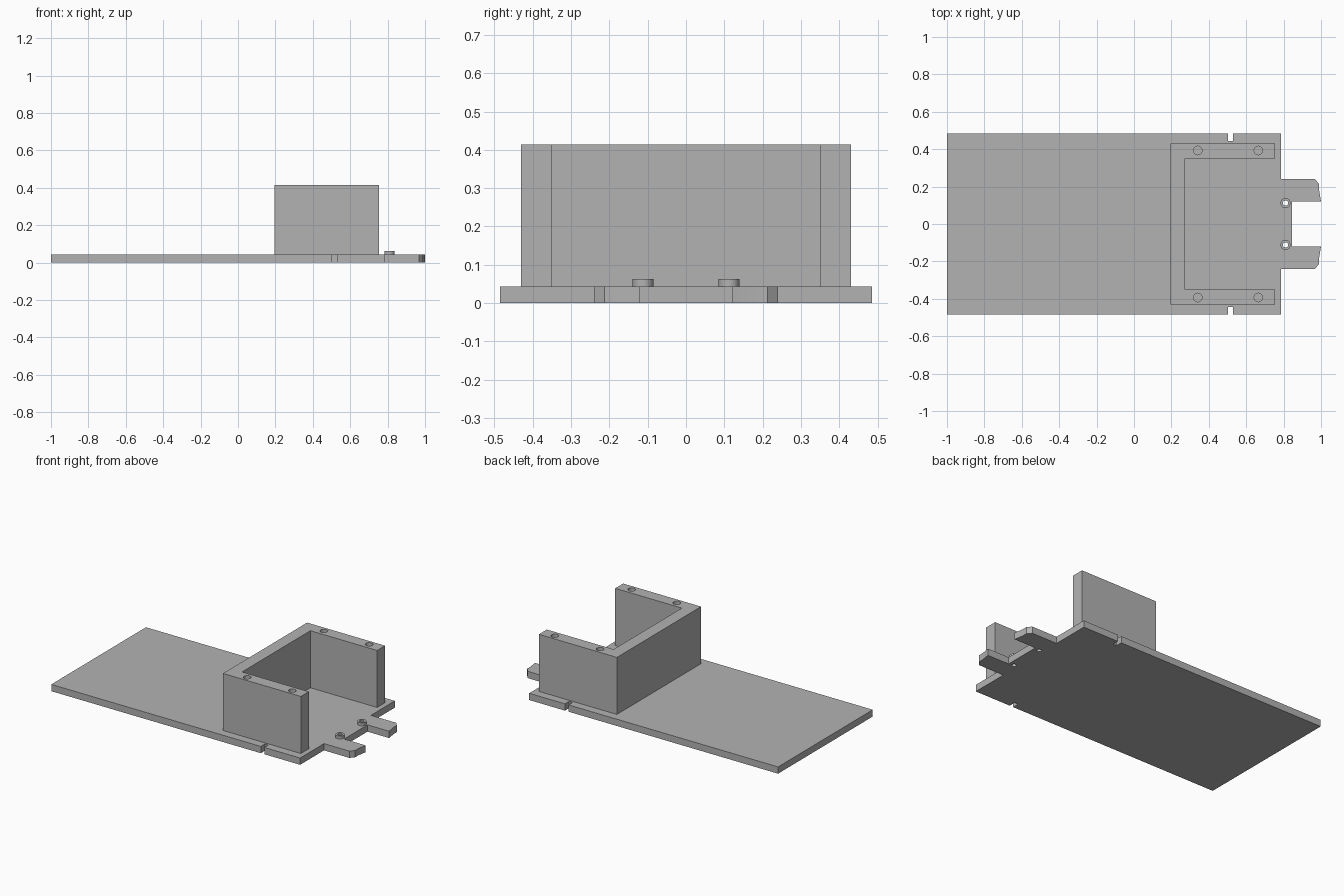
import bpy, bmesh, math

if "Cube" in bpy.data.objects:
    bpy.data.objects.remove(bpy.data.objects["Cube"])

grey = bpy.data.materials.new("plain_grey")
grey.diffuse_color = (0.45, 0.45, 0.45, 1)
grey.use_nodes = True
grey.node_tree.nodes["Principled BSDF"].inputs["Base Color"].default_value = grey.diffuse_color

BASE = 0.044      # top of the base plate
TOP = 0.414       # top of the bracket
SINK = 0.15       # depth of the blind screw holes


def prism(name, outline, z0, z1):
    """Extrude a closed xy outline from z0 to z1."""
    bm = bmesh.new()
    face = bm.faces.new([bm.verts.new((x, y, z0)) for x, y in outline])
    ext = bmesh.ops.extrude_face_region(bm, geom=[face])
    verts = [v for v in ext["geom"] if isinstance(v, bmesh.types.BMVert)]
    bmesh.ops.translate(bm, verts=verts, vec=(0, 0, z1 - z0))
    bmesh.ops.recalc_face_normals(bm, faces=bm.faces)
    mesh = bpy.data.meshes.new(name)
    bm.to_mesh(mesh)
    bm.free()
    obj = bpy.data.objects.new(name, mesh)
    bpy.context.collection.objects.link(obj)
    mesh.materials.append(grey)
    return obj


def circle(x, y, r, n=32):
    return [(x + r * math.cos(2 * math.pi * i / n),
             y + r * math.sin(2 * math.pi * i / n)) for i in range(n)]


def mirrored(half):
    """Close a half outline (y > 0) with its reflection in y."""
    return half + [(x, -y) for x, y in reversed(half)]


def cut(obj, cutters):
    bpy.context.view_layer.objects.active = obj
    for c in cutters:
        mod = obj.modifiers.new("hole", "BOOLEAN")
        mod.operation, mod.solver, mod.object = "DIFFERENCE", "EXACT", c
        bpy.ops.object.modifier_apply(modifier=mod.name)
        bpy.data.objects.remove(c)


def smooth(obj):
    bpy.ops.object.select_all(action="DESELECT")
    obj.select_set(True)
    bpy.context.view_layer.objects.active = obj
    bpy.ops.object.shade_smooth_by_angle(angle=math.radians(30))


# Base plate with side notches and two hooked prongs
plate = prism("base_plate", mirrored([
    (-1, 0.485), (0.503, 0.485), (0.503, 0.443), (0.529, 0.443), (0.529, 0.485),
    (0.785, 0.485), (0.785, 0.24), (0.968, 0.24), (0.99, 0.213), (0.99, 0.18),
    (1.0, 0.12), (0.845, 0.12)]), 0, BASE)
cut(plate, [prism("hole_cutter", circle(0.81, s * 0.112, 0.014), -0.1, 0.2)
            for s in (1, -1)])
smooth(plate)

# U-shaped bracket with blind screw holes in its two arms
bracket = prism("u_bracket", mirrored([
    (0.194, 0.431), (0.753, 0.431), (0.753, 0.35), (0.274, 0.35)])[:4]
    + [(0.274, -0.35), (0.753, -0.35), (0.753, -0.431), (0.194, -0.431)], BASE, TOP)
cut(bracket, [prism("screw_cutter", circle(x, s * 0.393, 0.023), TOP - SINK, TOP + 0.1)
              for x in (0.341, 0.665) for s in (1, -1)])
smooth(bracket)

# Small raised collars around the plate holes
for side, s in (("back", 1), ("front", -1)):
    collar = prism("collar_" + side, circle(0.81, s * 0.112, 0.027), BASE, 0.063)
    cut(collar, [prism("bore_cutter", circle(0.81, s * 0.112, 0.014), -0.1, 0.2)])
    smooth(collar)
